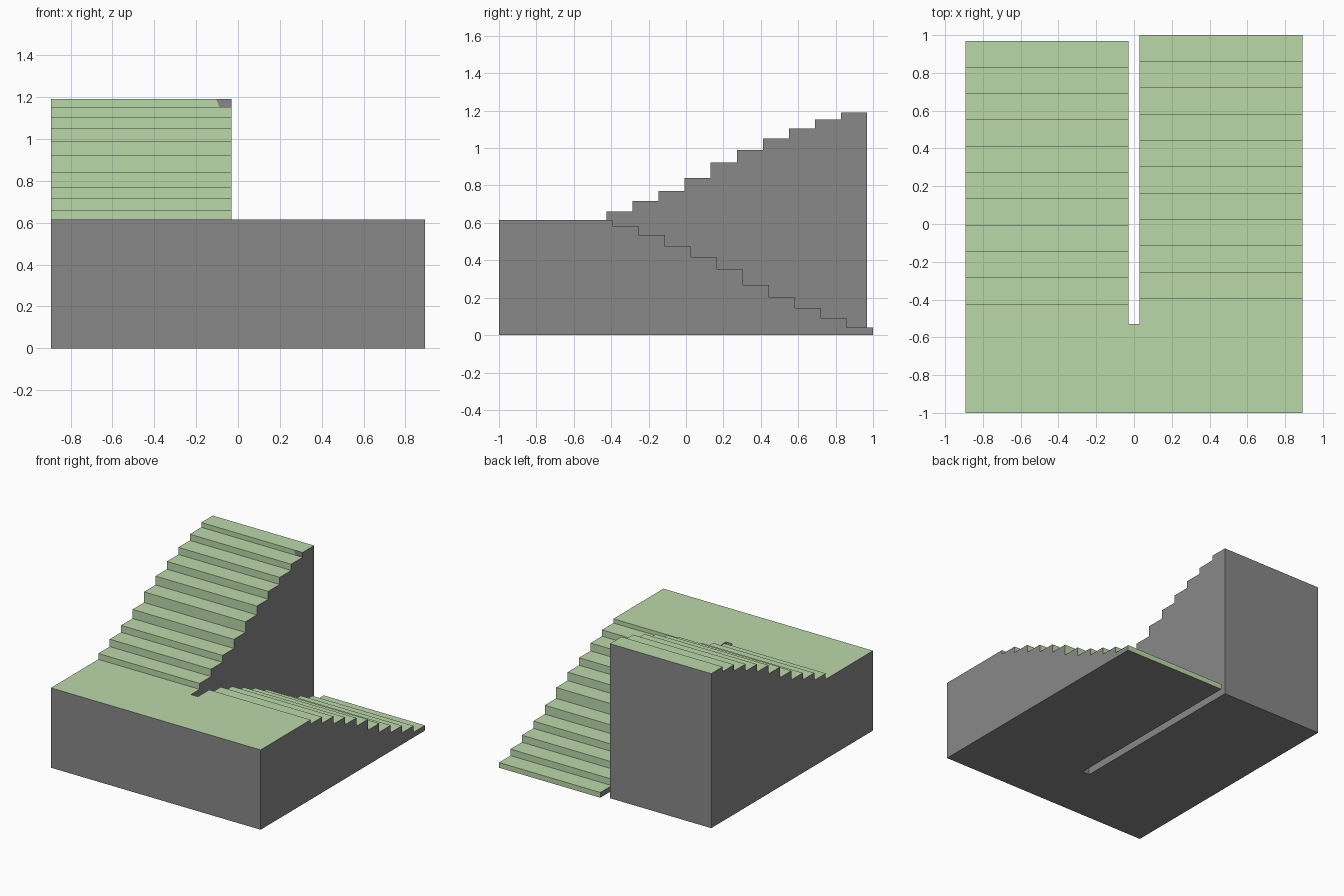
import bpy, bmesh
from mathutils import Vector

if "Cube" in bpy.data.objects:
    bpy.data.objects.remove(bpy.data.objects["Cube"])

W, GAP, Z0 = 0.893, 0.03, 0.615      # half width, half slot width, landing height
Y_FRONT, Y_SLOT = -1.0, -0.53

green = bpy.data.materials.new("tread_green")
green.diffuse_color = (0.5, 0.69, 0.4, 1)
green.use_nodes = True
green.node_tree.nodes["Principled BSDF"].inputs["Base Color"].default_value = green.diffuse_color
grey = bpy.data.materials.new("wall_grey")
grey.diffuse_color = (0.25, 0.25, 0.25, 1)
grey.use_nodes = True
grey.node_tree.nodes["Principled BSDF"].inputs["Base Color"].default_value = grey.diffuse_color


def strip(name, profile, x0, x1, is_green, detail=None):
    """Sweep a (y, z) profile along x, cap both sides, leave the closing edge open."""
    bm = bmesh.new()
    a = [bm.verts.new((x0, y, z)) for y, z in profile]
    b = [bm.verts.new((x1, y, z)) for y, z in profile]
    for i in range(len(profile) - 1):
        f = bm.faces.new((a[i], b[i], b[i + 1], a[i + 1]))
        f.material_index = 0 if is_green(i) else 1
    for loop in (a, b[::-1]):
        bm.faces.new(loop).material_index = 1
    if detail:
        detail(bm)
    me = bpy.data.meshes.new(name)
    bm.to_mesh(me)
    bm.free()
    me.materials.append(green)
    me.materials.append(grey)
    ob = bpy.data.objects.new(name, me)
    bpy.context.collection.objects.link(ob)
    return ob


def stair_profile(y_first, y_end, heights):
    run = (y_end - y_first) / len(heights)
    pts = [(Y_SLOT, Z0), (y_first, Z0)]
    for i, h in enumerate(heights):
        y = y_first + i * run
        pts += [(y, h), (y + run, h)]
    return pts + [(y_end, 0), (Y_SLOT, 0)]


def slot_end(bm):
    # narrow wall closing the slot between the flights
    co = [(-GAP, Y_SLOT, Z0), (GAP, Y_SLOT, Z0), (GAP, Y_SLOT, 0), (-GAP, Y_SLOT, 0)]
    bm.faces.new([bm.verts.new(c) for c in co]).material_index = 1


def grey_corner(bm):
    # small grey patch at the inner end of the top riser
    face = max((f for f in bm.faces if f.calc_center_median().z < 1.19
                and f.normal.y < -0.9), key=lambda f: f.calc_center_median().z)
    geom = [face] + list(face.edges) + list(face.verts)
    bmesh.ops.bisect_plane(bm, geom=geom, plane_co=Vector((-0.097, 0, 1.172)),
                           plane_no=Vector((1, 0, 0.4)))
    for f in bm.faces:
        c = f.calc_center_median()
        if f.normal.y < -0.9 and c.x > -0.1 and c.z > 1.155:
            f.material_index = 1


# Landing block
strip("landing", [(Y_SLOT, 0), (Y_FRONT, 0), (Y_FRONT, Z0), (Y_SLOT, Z0)],
      -W, W, lambda i: i == 2, slot_end)

# Upper flight
up = stair_profile(-0.425, 0.968,
                   [0.66, 0.717, 0.77, 0.84, 0.922, 0.99, 1.05, 1.105, 1.153, 1.19])


def up_detail(bm):
    bm.normal_update()
    grey_corner(bm)


strip("upper_flight", up, -W, -GAP, lambda i: i < len(up) - 3, up_detail)

# Lower flight
down = stair_profile(-0.392, 1.0,
                     [0.583, 0.535, 0.475, 0.417, 0.352, 0.268, 0.2, 0.144, 0.09, 0.04])
strip("lower_flight", down, GAP, W, lambda i: i < len(down) - 2)
